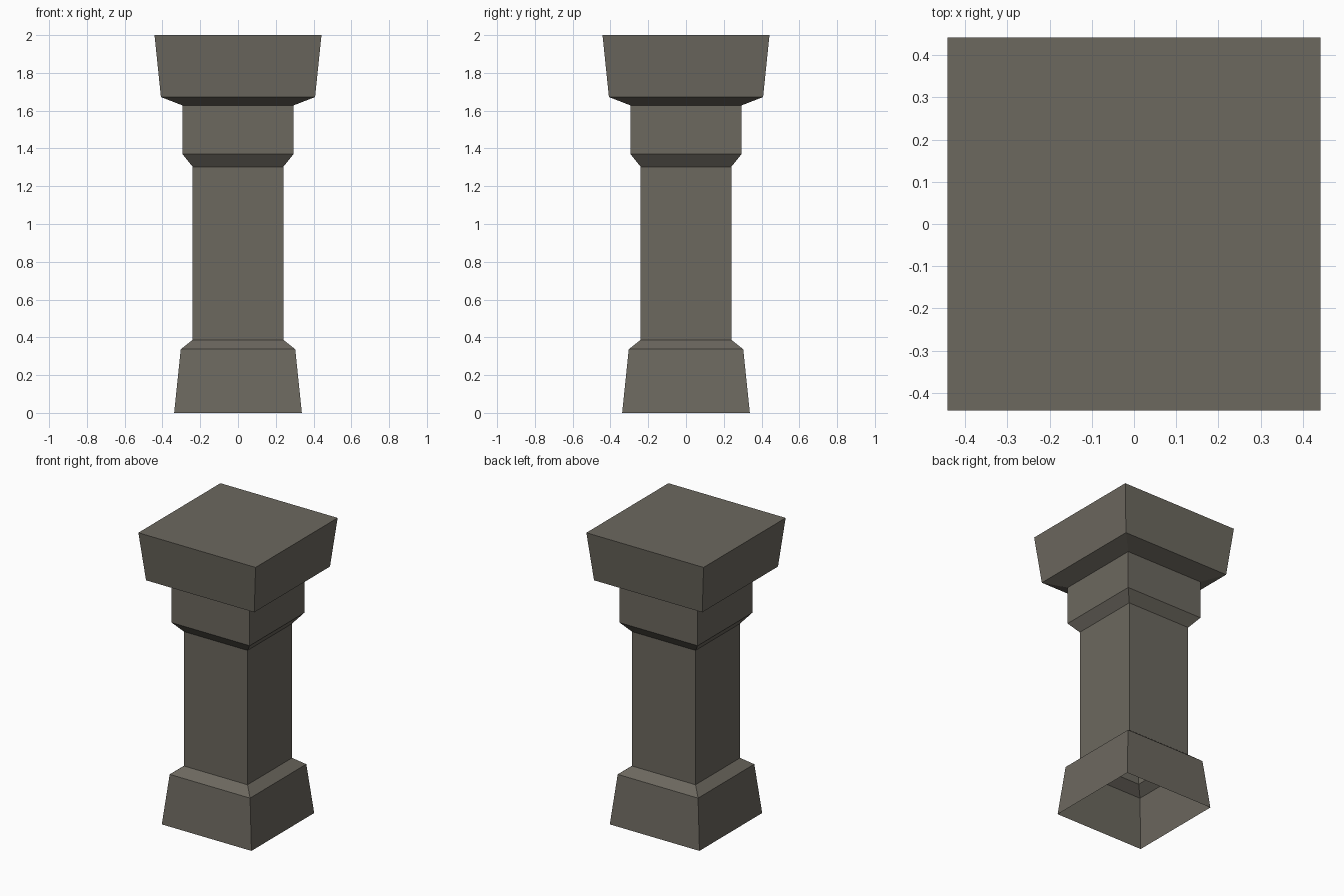
import bpy, bmesh

if "Cube" in bpy.data.objects:
    bpy.data.objects.remove(bpy.data.objects["Cube"])

stone = bpy.data.materials.new("grey_brown_stone")
stone.diffuse_color = (0.150, 0.138, 0.114, 1)
stone.use_nodes = True
stone.node_tree.nodes["Principled BSDF"].inputs["Base Color"].default_value = stone.diffuse_color


def square_shell(name, profile, cap=False):
    """Stack square rings of (half width, height); open below, optional top."""
    bm = bmesh.new()
    rings = [[bm.verts.new((sx * r, sy * r, z))
              for sx, sy in ((-1, -1), (1, -1), (1, 1), (-1, 1))]
             for r, z in profile]
    for a, b in zip(rings, rings[1:]):
        for i in range(4):
            j = (i + 1) % 4
            bm.faces.new((a[i], a[j], b[j], b[i]))
    if cap:
        bm.faces.new(rings[-1])
    me = bpy.data.meshes.new(name)
    bm.to_mesh(me)
    bm.free()
    me.materials.append(stone)
    ob = bpy.data.objects.new(name, me)
    bpy.context.collection.objects.link(ob)
    return ob


# tapered plinth with sloped shoulder, hollow and open underneath
square_shell("pillar_base", [(0.338, 0), (0.303, 0.337), (0.24, 0.387)])
# straight shaft
square_shell("pillar_shaft", [(0.24, 0.387), (0.24, 1.303)])
# collar under the capital
square_shell("pillar_collar", [(0.24, 1.303), (0.294, 1.37), (0.294, 1.628)])
# flared capital with flat top
square_shell("pillar_capital", [(0.294, 1.628), (0.408, 1.672), (0.442, 2.0)], cap=True)
